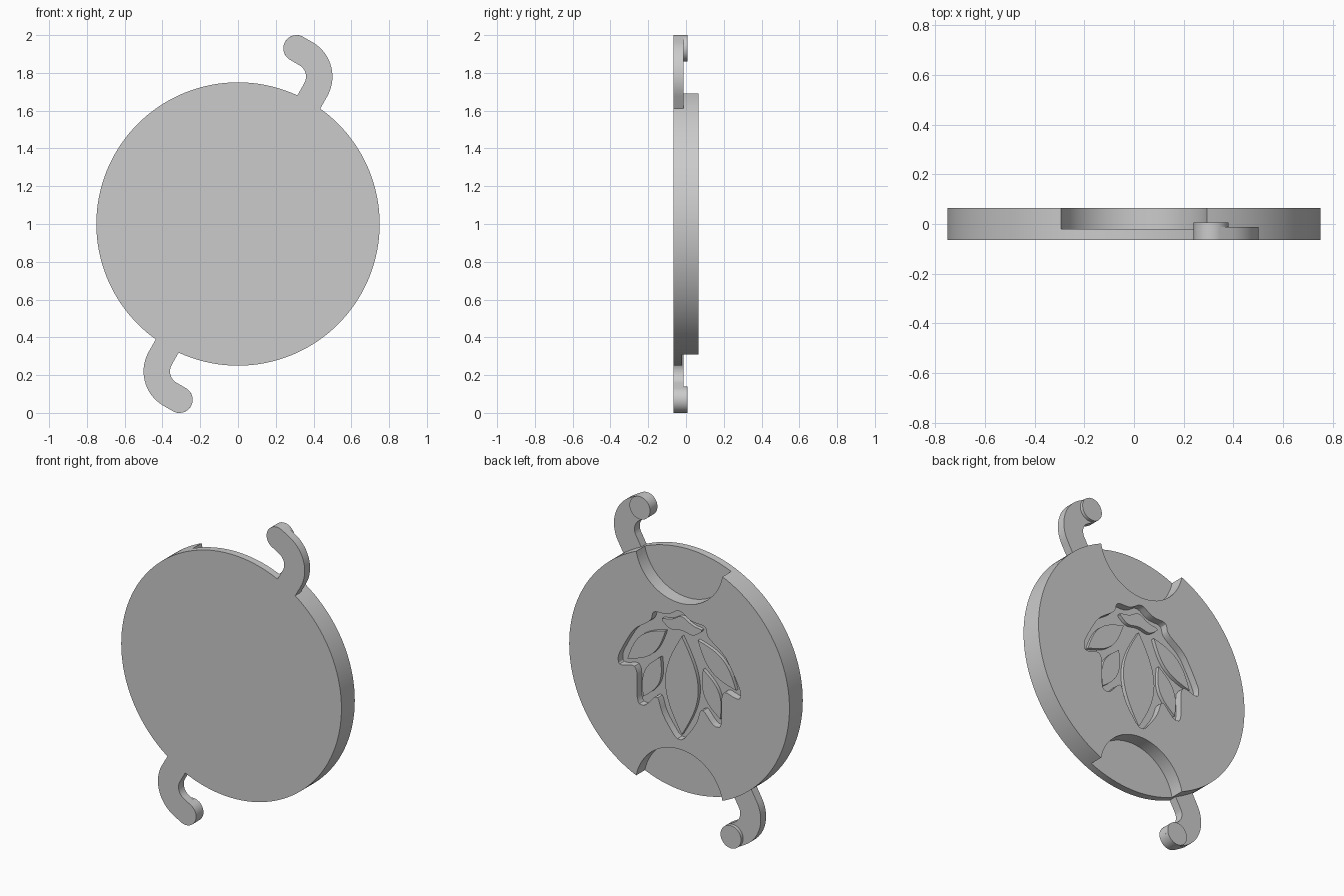
import bpy, bmesh, math
from mathutils import Vector

cube = bpy.data.objects.get("Cube")
if cube:
    bpy.data.objects.remove(cube, do_unlink=True)

grey = bpy.data.materials.new("plain grey")
grey.use_nodes = True
colour = (0.6, 0.6, 0.6, 1)
grey.diffuse_color = colour
grey.node_tree.nodes["Principled BSDF"].inputs["Base Color"].default_value = colour

FRONT, BACK = -0.065, 0.065
FLOOR = 0.02        # bottom of the emblem recess
MID = 1.0           # height of the disc centre


def prism(name, profile, y0, y1):
    """Extrude a closed (x, z) outline from y0 to y1."""
    bm = bmesh.new()
    face = bm.faces.new([bm.verts.new((x, y0, z)) for x, z in profile])
    ext = bmesh.ops.extrude_face_region(bm, geom=[face])["geom"]
    verts = [v for v in ext if isinstance(v, bmesh.types.BMVert)]
    bmesh.ops.translate(bm, verts=verts, vec=(0, y1 - y0, 0))
    bmesh.ops.recalc_face_normals(bm, faces=bm.faces)
    mesh = bpy.data.meshes.new(name)
    bm.to_mesh(mesh)
    bm.free()
    mesh.materials.append(grey)
    obj = bpy.data.objects.new(name, mesh)
    bpy.context.collection.objects.link(obj)
    return obj


def arc(cx, cz, r, start, end, n):
    angles = [math.radians(start + (end - start) * i / n) for i in range(n + 1)]
    return [(cx + r * math.cos(a), cz + r * math.sin(a)) for a in angles]


def circle(cx, cz, r, n):
    return arc(cx, cz, r, 0, 360, n)[:-1]


def rounded(points, passes=2):
    """Soften the corners of a closed outline."""
    for _ in range(passes):
        out = []
        for i, p in enumerate(points):
            a, b = Vector(p), Vector(points[(i + 1) % len(points)])
            out += [a.lerp(b, 0.2), a.lerp(b, 0.8)]
        points = out
    return [tuple(p) for p in points]


def mirrored(half):
    """Close a half outline that starts and ends on x = 0."""
    full = half + [(-x, z) for x, z in reversed(half[1:-1])]
    return [(x, z + MID) for x, z in full]


def lens(p, q, width, n=14):
    """Pointed leaf between two tips."""
    p, q = Vector(p), Vector(q)
    side = Vector((p.y - q.y, q.x - p.x)).normalized() * width / 2
    up = [p.lerp(q, i / n) + side * math.sin(math.pi * i / n) for i in range(n)]
    down = [q.lerp(p, i / n) - side * math.sin(math.pi * i / n) for i in range(n)]
    return [(v.x, v.y + MID) for v in up + down]


def smooth(obj):
    bpy.ops.object.select_all(action="DESELECT")
    obj.select_set(True)
    bpy.context.view_layer.objects.active = obj
    bpy.ops.object.shade_smooth_by_angle(angle=math.radians(30))


# Disc with two round notches and an emblem recess in the back
disc = prism("disc", circle(0, MID, 0.75, 128), FRONT, BACK)
recess = [(0, 0.41), (0.08, 0.355), (0.18, 0.355), (0.19, 0.29), (0.31, 0.21),
          (0.375, 0.1), (0.42, 0.01), (0.41, -0.045), (0.285, -0.005),
          (0.29, -0.24), (0.235, -0.25), (0.15, -0.15), (0.115, -0.27), (0, -0.42)]
cutters = [
    prism("top_notch_cutter", circle(0, MID + 0.75, 0.3, 64), -0.02, 0.1),
    prism("bottom_notch_cutter", circle(0, MID - 0.75, 0.3, 64), -0.02, 0.1),
    prism("recess_cutter", rounded(mirrored(recess)), FLOOR, 0.1),
]
for cutter in cutters:
    mod = disc.modifiers.new("cut", "BOOLEAN")
    mod.operation = "DIFFERENCE"
    mod.solver = "EXACT"
    mod.object = cutter
bpy.context.view_layer.update()
cut_mesh = bpy.data.meshes.new_from_object(
    disc.evaluated_get(bpy.context.evaluated_depsgraph_get()))
disc.modifiers.clear()
disc.data = cut_mesh
for cutter in cutters:
    bpy.data.objects.remove(cutter, do_unlink=True)
smooth(disc)

# Raised leaves standing in the recess
LEAF_TOP = FLOOR + 0.022
leaves = [prism("centre_leaf", lens((0, 0.235), (0, -0.37), 0.225, 24), FLOOR - 0.005, LEAF_TOP)]
for s, side in ((1, "left"), (-1, "right")):
    leaves.append(prism(side + "_upper_leaf",
                        lens((s * 0.11, 0.24), (s * 0.37, 0), 0.12), FLOOR - 0.005, LEAF_TOP))
    leaves.append(prism(side + "_lower_leaf",
                        lens((s * 0.145, 0.07), (s * 0.262, -0.205), 0.11), FLOOR - 0.005, LEAF_TOP))
crown = [(0, 0.365), (0.07, 0.32), (0.15, 0.31), (0.08, 0.255), (0, 0.275)]
leaves.append(prism("crown_leaf", rounded(mirrored(crown)), FLOOR - 0.005, LEAF_TOP))
for leaf in leaves:
    smooth(leaf)

# Curved hook arms with round knobs, one turned half a circle from the other
TIP = (0.31, 1.93)
BEND = (0.29, 1.78)
ROOT = ((0.3, 1.656), (0.421, 1.586))
hook = (arc(*TIP, 0.07, 240, 60, 20) + arc(*BEND, 0.21, 60, -30, 20)
        + [ROOT[1], ROOT[0]] + arc(*BEND, 0.07, -30, 60, 14))
knob = circle(*TIP, 0.07, 40)
for s, name in ((1, "top"), (-1, "bottom")):
    def turn(pts):
        return [(s * x, MID + s * (z - MID)) for x, z in pts]
    smooth(prism(name + "_hook", turn(hook), FRONT, -0.013))
    smooth(prism(name + "_knob", turn(knob), -0.04, 0.007))
